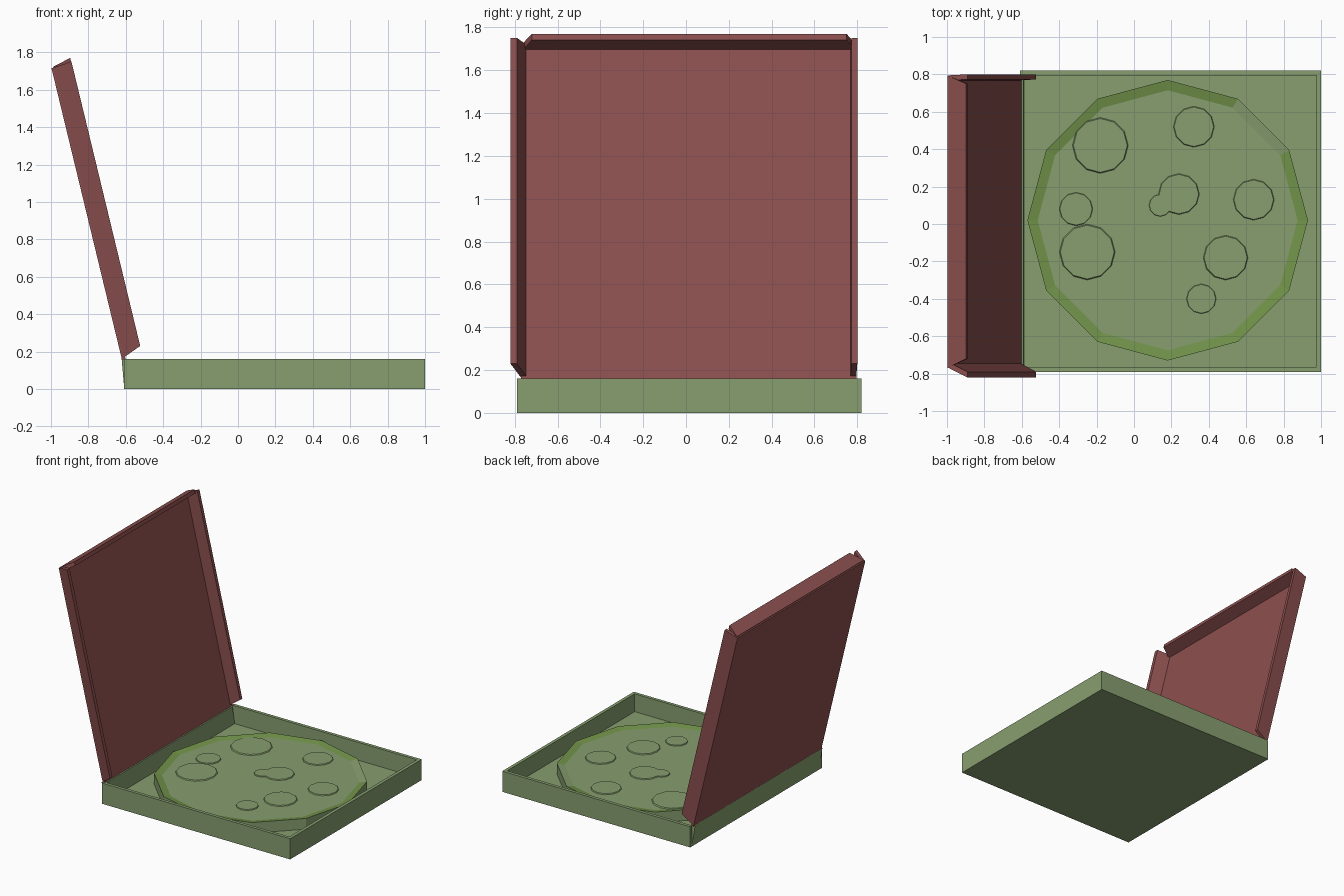
import bpy, bmesh, math
from mathutils import Vector

if "Cube" in bpy.data.objects:
    bpy.data.objects.remove(bpy.data.objects["Cube"])


def paint(name, rgb):
    """Flat colour from 0-255 display values, stored as linear."""
    m = bpy.data.materials.new(name)
    lin = [((c / 255 + 0.055) / 1.055) ** 2.4 for c in rgb]
    m.diffuse_color = (*lin, 1)
    m.use_nodes = True
    m.node_tree.nodes["Principled BSDF"].inputs["Base Color"].default_value = m.diffuse_color
    return m


GREEN = paint("sage green", (135, 159, 111))
OLIVE = paint("olive crust", (114, 147, 74))
BROWN = paint("lid red brown", (139, 79, 78))


def finish(name, bm, *mats):
    bmesh.ops.recalc_face_normals(bm, faces=bm.faces)
    me = bpy.data.meshes.new(name)
    bm.to_mesh(me)
    bm.free()
    for m in mats:
        me.materials.append(m)
    ob = bpy.data.objects.new(name, me)
    bpy.context.collection.objects.link(ob)
    return ob


def slab(name, low, high, mat, place=Vector):
    """Six-sided block: low and high are (x0, x1, y0, y1, z) rectangles."""
    bm = bmesh.new()
    rings = []
    for x0, x1, y0, y1, z in (low, high):
        pts = [(x0, y0, z), (x1, y0, z), (x1, y1, z), (x0, y1, z)]
        rings.append([bm.verts.new(place(p)) for p in pts])
    a, b = rings
    bm.faces.new(a)
    bm.faces.new(b)
    for i in range(4):
        j = (i + 1) % 4
        bm.faces.new((a[i], a[j], b[j], b[i]))
    return finish(name, bm, mat)


# Open tray: floor and four thin walls
X0, X1, Y0, Y1, H, T = -0.61, 1.0, -0.79, 0.82, 0.16, 0.025
slab("tray_floor", (X0, X1, Y0, Y1, 0), (X0, X1, Y0, Y1, 0.022), GREEN)
for name, r in (("front_wall", (X0, X1, Y0, Y0 + T)),
                ("back_wall", (X0, X1, Y1 - T, Y1)),
                ("right_wall", (X1 - T, X1, Y0 + T, Y1 - T))):
    slab(name, (*r, 0.022), (*r, H), GREEN)
# Hinge wall leans out a little, leaving a slit at the back corner
slab("hinge_wall", (X0, X0 + T, Y0 + T, Y1 - T, 0.022),
     (X0 - 0.012, X0 + T - 0.005, Y0 + 0.01, Y1 - T - 0.02, H), GREEN)


# Lid, in its own frame: x = up the panel, y = across, z = inward depth
HINGE = Vector((-0.62, 0, 0.155))
UP = Vector((-0.235, 0, 0.972))
IN = Vector((0.972, 0, 0.235))


def lid(p):
    return HINGE + UP * p[0] + Vector((0, p[1], 0)) + IN * p[2]


slab("lid_panel", (0, 1.605, -0.77, 0.795, 0), (0, 1.605, -0.77, 0.795, 0.02), BROWN, lid)
slab("lid_front_flap", (0.01, 1.605, -0.772, -0.742, 0.01),
     (0.05, 1.615, -0.82, -0.79, 0.112), BROWN, lid)
slab("lid_back_flap", (0.01, 1.605, 0.768, 0.795, 0.01),
     (0.05, 1.615, 0.773, 0.80, 0.112), BROWN, lid)
slab("lid_top_flap", (1.58, 1.61, -0.765, 0.79, 0.01),
     (1.605, 1.635, -0.72, 0.75, 0.11), BROWN, lid)

# Twelve-sided pie: sloping crust band, with one plain segment
CX, CY, N = 0.18, 0.02, 12
bm = bmesh.new()


def ring(r, z):
    return [bm.verts.new((CX + r * math.cos(2 * math.pi * i / N),
                          CY + r * math.sin(2 * math.pi * i / N), z)) for i in range(N)]


base, rim, inner = ring(0.75, 0.022), ring(0.75, 0.105), ring(0.695, 0.095)
bm.faces.new(base)
bm.faces.new(inner)
for i in range(N):
    j = (i + 1) % N
    bm.faces.new((base[i], base[j], rim[j], rim[i]))
    crust = bm.faces.new((rim[i], rim[j], inner[j], inner[i]))
    crust.material_index = 0 if i == 1 else 1
finish("pie", bm, GREEN, OLIVE)

# Thin round toppings
for x, y, r in ((-0.18, 0.42, 0.15), (-0.25, -0.15, 0.15), (0.24, 0.16, 0.11),
                (0.32, 0.52, 0.11), (0.64, 0.13, 0.11), (0.49, -0.18, 0.12),
                (0.36, -0.40, 0.08), (-0.31, 0.08, 0.09), (0.14, 0.10, 0.06)):
    bm = bmesh.new()
    bmesh.ops.create_cone(bm, cap_ends=True, segments=12, radius1=r, radius2=r * 0.96, depth=0.008)
    bmesh.ops.translate(bm, verts=bm.verts, vec=(x, y, 0.098))
    finish("topping", bm, GREEN)
